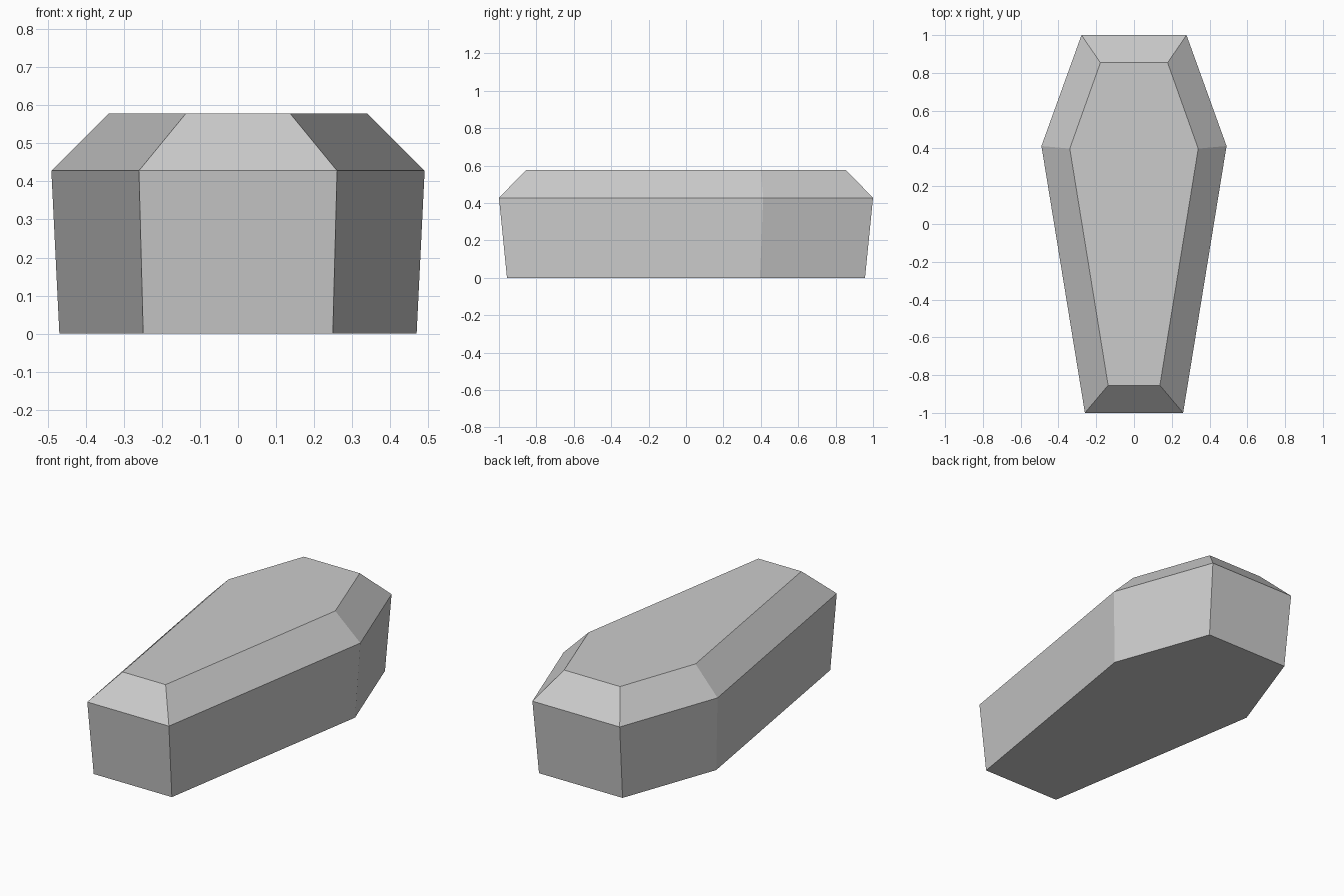
import bpy, bmesh

if "Cube" in bpy.data.objects:
    bpy.data.objects.remove(bpy.data.objects["Cube"])


def outline(foot, shoulder, head):
    """Six-sided outline from (half width, y) at foot, shoulder and head."""
    right = [foot, shoulder, head]
    return right + [(-x, y) for x, y in reversed(right)]


def loft(name, lower, z0, upper, z1):
    """Closed solid between two matching outlines."""
    bm = bmesh.new()
    a = [bm.verts.new((x, y, z0)) for x, y in lower]
    b = [bm.verts.new((x, y, z1)) for x, y in upper]
    n = len(a)
    for i in range(n):
        j = (i + 1) % n
        bm.faces.new((a[i], a[j], b[j], b[i]))
    bm.faces.new(a[::-1])
    bm.faces.new(b)
    bmesh.ops.recalc_face_normals(bm, faces=bm.faces)
    mesh = bpy.data.meshes.new(name)
    bm.to_mesh(mesh)
    bm.free()
    obj = bpy.data.objects.new(name, mesh)
    bpy.context.collection.objects.link(obj)
    return obj


RIM_Z, TOP_Z = 0.428, 0.578
rim = outline((0.26, -1.0), (0.49, 0.413), (0.278, 1.0))
base = [(x * 0.957, y * 0.957) for x, y in rim]
lid_top = outline((0.137, -0.854), (0.34, 0.399), (0.178, 0.854))

# Tapered box
loft("coffin_box", base, 0.0, rim, RIM_Z)
# Bevelled lid
loft("coffin_lid", rim, RIM_Z, lid_top, TOP_Z)
